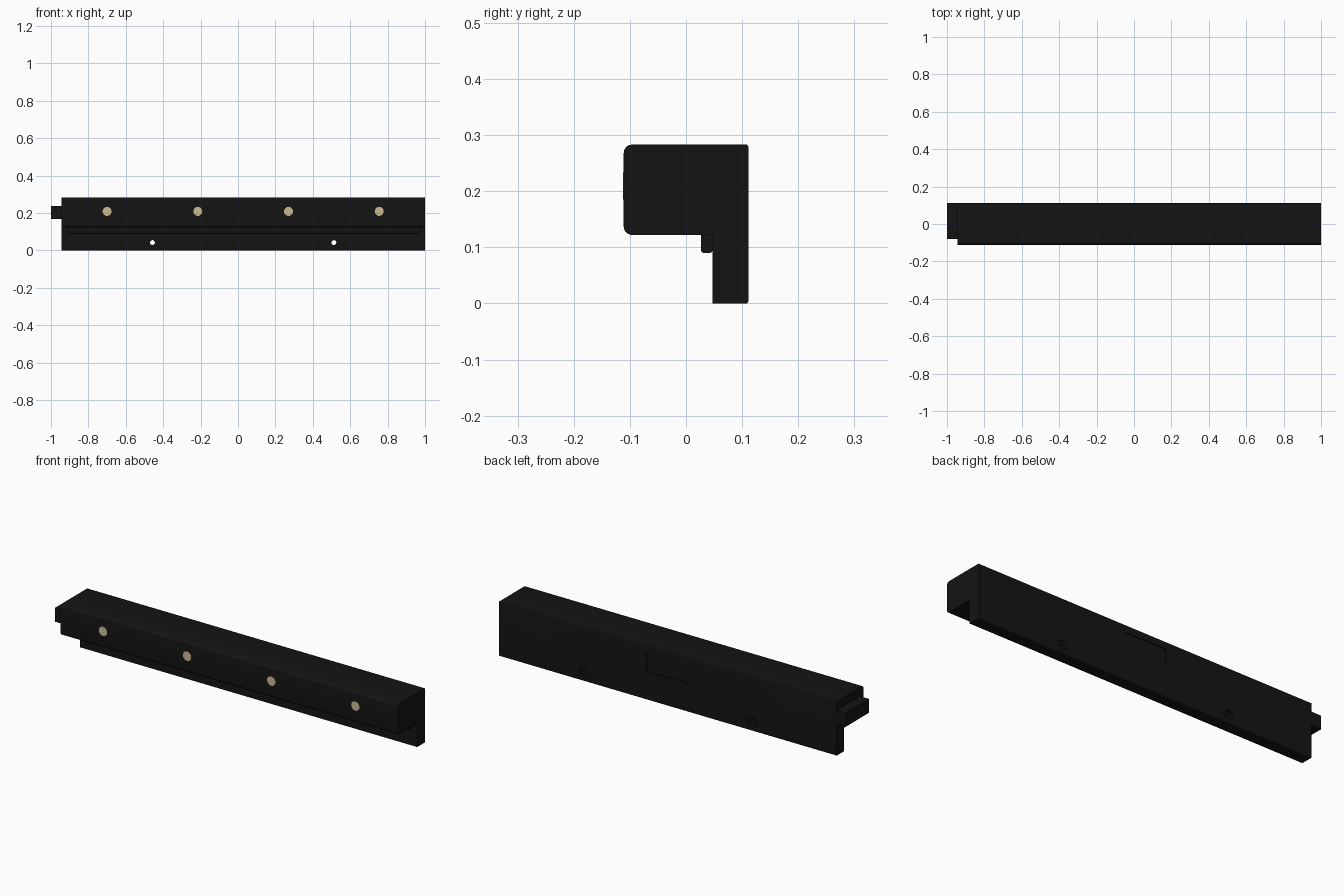
import bpy, bmesh, math
from mathutils import Vector

if "Cube" in bpy.data.objects:
    bpy.data.objects.remove(bpy.data.objects["Cube"])

def material(name, rgb):
    m = bpy.data.materials.new(name)
    m.diffuse_color = (*rgb, 1)
    m.use_nodes = True
    m.node_tree.nodes["Principled BSDF"].inputs["Base Color"].default_value = m.diffuse_color
    return m

BLACK = material("black_plastic", (0.007, 0.007, 0.007))
TAN = material("tan_inlay", (0.60, 0.50, 0.30))
X0, X1 = -0.945, 1.0          # ends of the main bar
MID = (X0 + X1) / 2

def rounded(corners, seg=6):
    """Corners are (y, z, radius); returns a profile with filleted corners."""
    out = []
    for i, (y, z, r) in enumerate(corners):
        p = Vector((y, z))
        if r == 0:
            out.append(p)
            continue
        a = (Vector(corners[i - 1][:2]) - p).normalized() * r
        b = (Vector(corners[(i + 1) % len(corners)][:2]) - p).normalized() * r
        for k in range(seg + 1):
            t = k / seg * math.pi / 2
            out.append(p + a * (1 - math.sin(t)) + b * (1 - math.cos(t)))
    return out

def extrude_x(name, corners, x0, x1, mat):
    bm = bmesh.new()
    face = bm.faces.new([bm.verts.new((x0, p.x, p.y)) for p in rounded(corners)])
    new = bmesh.ops.extrude_face_region(bm, geom=[face])["geom"]
    bmesh.ops.translate(bm, vec=(x1 - x0, 0, 0),
                        verts=[v for v in new if isinstance(v, bmesh.types.BMVert)])
    bmesh.ops.recalc_face_normals(bm, faces=bm.faces)
    me = bpy.data.meshes.new(name)
    bm.to_mesh(me)
    bm.free()
    ob = bpy.data.objects.new(name, me)
    bpy.context.collection.objects.link(ob)
    me.materials.append(mat)
    return ob

def box(name, x0, x1, y0, y1, z0, z1, mat, r=0):
    return extrude_x(name, [(y0, z0, r), (y1, z0, r), (y1, z1, r), (y0, z1, r)], x0, x1, mat)

def cylinder_y(name, x, z, radius, y0, y1, mat, verts=32):
    bpy.ops.mesh.primitive_cylinder_add(vertices=verts, radius=radius, depth=y1 - y0,
                                        location=(x, (y0 + y1) / 2, z),
                                        rotation=(math.pi / 2, 0, 0))
    ob = bpy.context.object
    ob.name = name
    ob.data.materials.append(mat)
    return ob

def activate(ob):
    bpy.ops.object.select_all(action='DESELECT')
    ob.select_set(True)
    bpy.context.view_layer.objects.active = ob

def cut(target, cutter):
    mod = target.modifiers.new("cut", 'BOOLEAN')
    mod.operation, mod.solver, mod.object = 'DIFFERENCE', 'EXACT', cutter
    activate(target)
    bpy.ops.object.modifier_apply(modifier=mod.name)
    bpy.data.objects.remove(cutter)

# Main bar: deep upper block with a mounting flange hanging at the back
body = extrude_x("housing", [
    (-0.111, 0.122, 0.015), (0.047, 0.122, 0), (0.047, 0.0, 0), (0.111, 0.0, 0.004),
    (0.111, 0.283, 0.004), (-0.111, 0.283, 0.015)], X0, X1, BLACK)

# Counterbored screw holes in the flange
for dx in (-0.485, 0.485):
    cut(body, cylinder_y("hole_cutter", MID + dx, 0.042, 0.013, 0.0, 0.2, BLACK))
    cut(body, cylinder_y("counterbore_cutter", MID + dx, 0.042, 0.026, 0.095, 0.2, BLACK))

# Shallow rectangular recess on the back
cut(body, box("recess_cutter", MID - 0.122, MID + 0.122, 0.107, 0.2, 0.148, 0.245, BLACK))
activate(body)
bpy.ops.object.shade_smooth_by_angle(angle=math.radians(30))

# Lip in the inner corner under the block
lip = extrude_x("under_lip", [(0.027, 0.09, 0.005), (0.047, 0.09, 0.005),
                              (0.047, 0.122, 0), (0.027, 0.122, 0)],
                X0 + 0.03, X1 - 0.03, BLACK)
activate(lip)
bpy.ops.object.shade_smooth_by_angle(angle=math.radians(30))

# Connecting tab on the left end
box("end_tab", -1.0, X0, -0.08, 0.111, 0.167, 0.238, BLACK)

# Four plain tan position markers on the front
for i in range(4):
    cylinder_y("position_marker", -0.70 + 0.485 * i, 0.209, 0.024, -0.112, -0.110, TAN)
